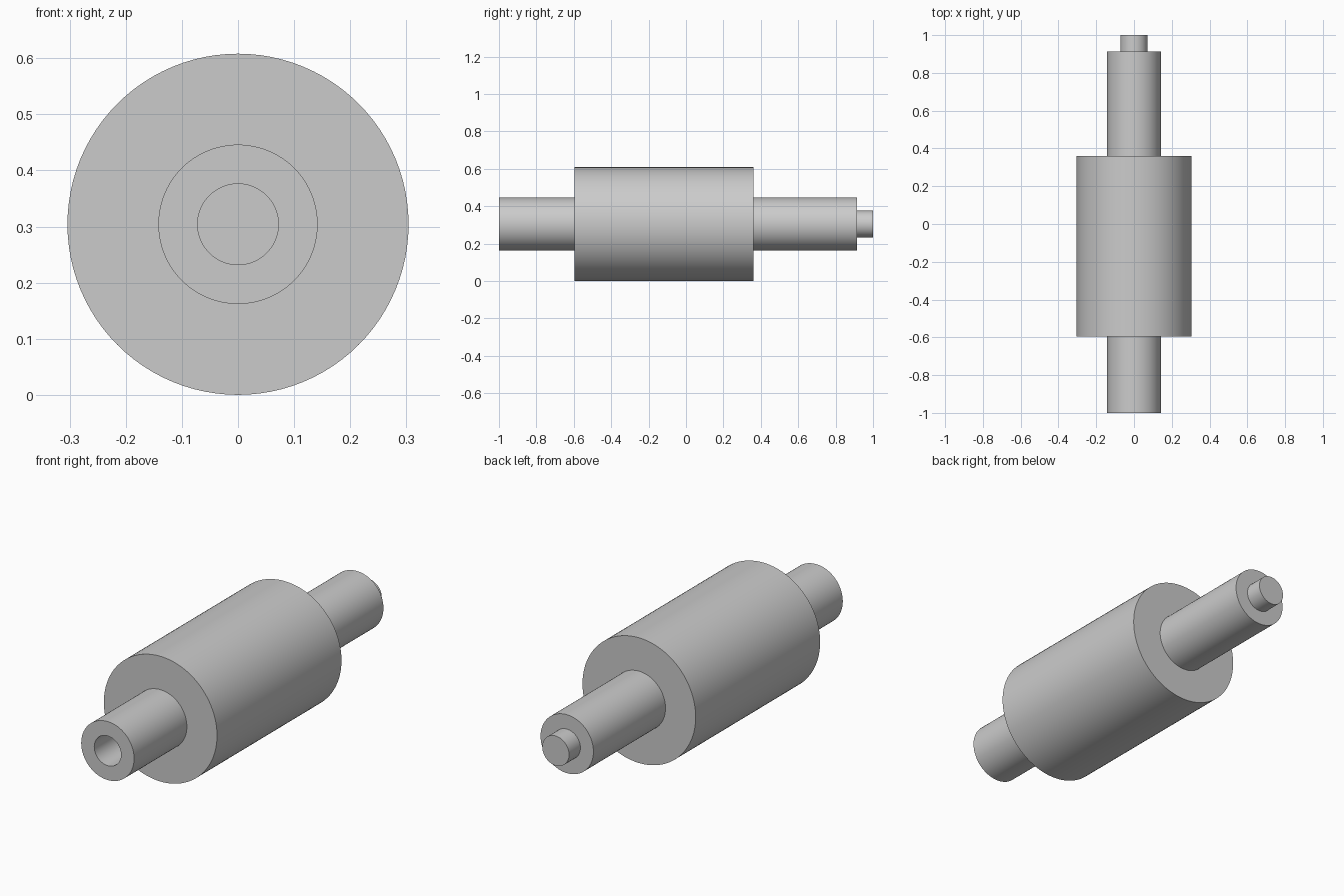
import bpy, bmesh, math

if "Cube" in bpy.data.objects:
    bpy.data.objects.remove(bpy.data.objects["Cube"])

SIDES = 96
R_BODY, R_SHAFT, R_PIN = 0.304, 0.142, 0.072

steel = bpy.data.materials.new("grey steel")
steel.diffuse_color = (0.6, 0.6, 0.6, 1)
steel.use_nodes = True
steel.node_tree.nodes["Principled BSDF"].inputs["Base Color"].default_value = steel.diffuse_color


def lathe(name, profile):
    """Revolve (radius, y) points around the long axis."""
    bm = bmesh.new()
    verts = [bm.verts.new((r, y, R_BODY)) for r, y in profile]
    edges = [bm.edges.new(pair) for pair in zip(verts, verts[1:])]
    bmesh.ops.spin(bm, geom=verts + edges, cent=(0, 0, R_BODY), axis=(0, 1, 0),
                   angle=math.tau, steps=SIDES, use_duplicate=False)
    bmesh.ops.remove_doubles(bm, verts=bm.verts, dist=1e-5)
    bmesh.ops.recalc_face_normals(bm, faces=bm.faces)
    mesh = bpy.data.meshes.new(name)
    bm.to_mesh(mesh)
    bm.free()
    mesh.materials.append(steel)
    obj = bpy.data.objects.new(name, mesh)
    bpy.context.collection.objects.link(obj)
    bpy.ops.object.select_all(action='DESELECT')
    obj.select_set(True)
    bpy.context.view_layer.objects.active = obj
    bpy.ops.object.shade_smooth_by_angle(angle=math.radians(30))
    return obj


# One turned piece: blind bore, front shaft, thick body, rear shaft, end pin
lathe("stepped_roller", [
    (0, -0.595), (R_PIN, -0.595), (R_PIN, -1.0),
    (R_SHAFT, -1.0), (R_SHAFT, -0.595),
    (R_BODY, -0.595), (R_BODY, 0.36),
    (R_SHAFT, 0.36), (R_SHAFT, 0.913),
    (R_PIN, 0.913), (R_PIN, 1.0), (0, 1.0),
])
